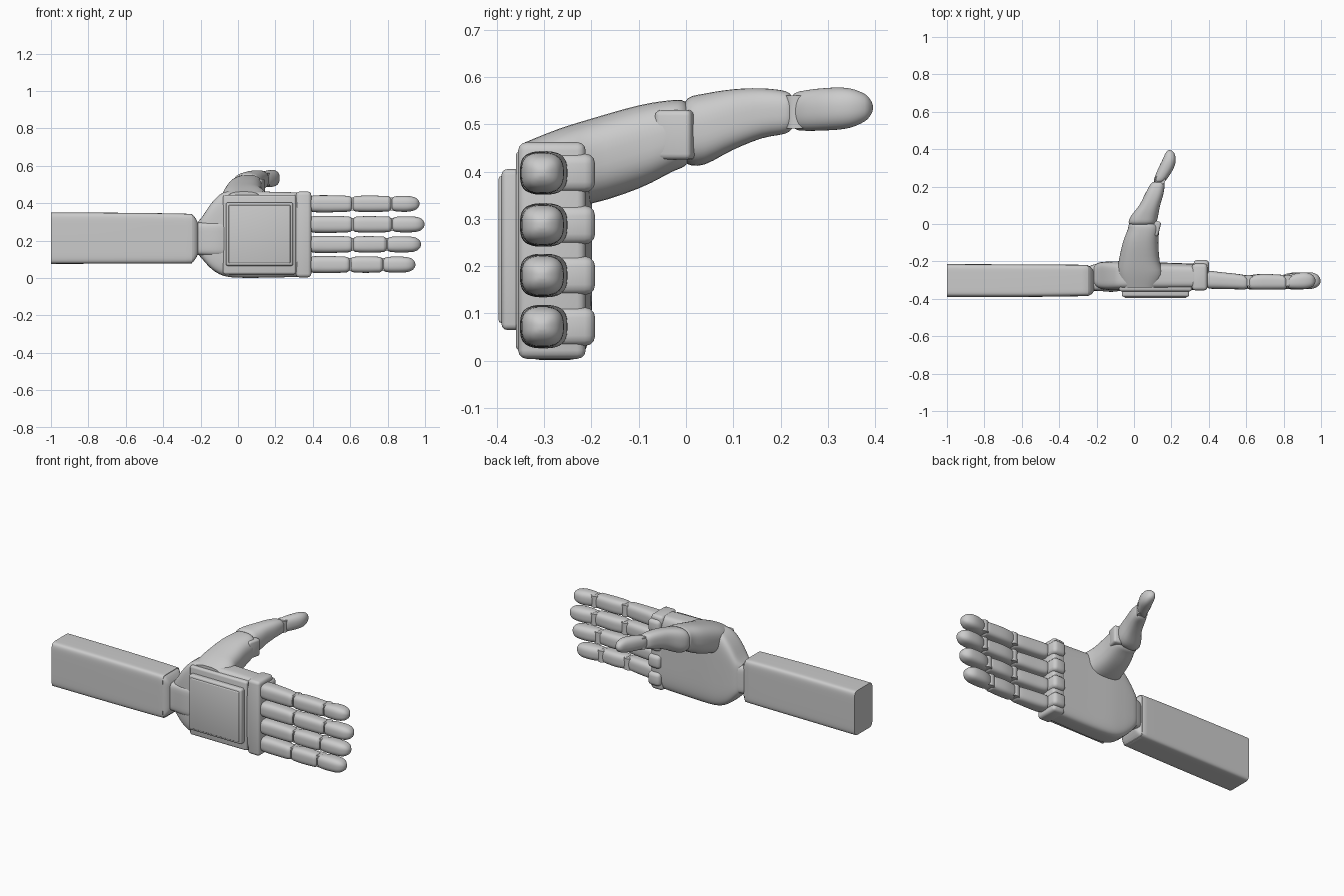
import bpy, bmesh, math
from mathutils import Matrix


def finish(name, bm, angle=35):
    bmesh.ops.recalc_face_normals(bm, faces=bm.faces)
    me = bpy.data.meshes.new(name)
    bm.to_mesh(me)
    bm.free()
    me.polygons.foreach_set("use_smooth", [True] * len(me.polygons))
    me.set_sharp_from_angle(angle=math.radians(angle))
    ob = bpy.data.objects.new(name, me)
    bpy.context.collection.objects.link(ob)
    return ob


def catmull(a, b, c, d, t):
    return 0.5 * (2*b + (c-a)*t + (2*a-5*b+4*c-d)*t*t + (3*b-a-3*c+d)*t**3)


def loft(name, axis, secs, power=2.6, seg=40, steps=3):
    """Skin superellipse sections: axis x -> (x, cy, cz, hy, hz); axis y -> (y, cx, cz, hx, hz)."""
    rows = []
    for i in range(len(secs) - 1):
        quad = [secs[max(i-1, 0)], secs[i], secs[i+1], secs[min(i+2, len(secs)-1)]]
        for k in range(steps):
            rows.append([catmull(*v, k/steps) for v in zip(*quad)])
    rows.append(secs[-1])
    bm = bmesh.new()
    rings = []
    for p, cu, cz, hu, hz in rows:
        ring = []
        for j in range(seg):
            t = 2 * math.pi * (j + 0.5) / seg
            c, s = math.cos(t), math.sin(t)
            u = cu + hu * math.copysign(abs(c) ** (2/power), c)
            z = cz + hz * math.copysign(abs(s) ** (2/power), s)
            ring.append(bm.verts.new((p, u, z) if axis == "x" else (u, p, z)))
        rings.append(ring)
    for a, b in zip(rings, rings[1:]):
        for j in range(seg):
            bm.faces.new((a[j], a[(j+1) % seg], b[(j+1) % seg], b[j]))
    bm.faces.new(rings[0])
    bm.faces.new(rings[-1])
    return finish(name, bm)


def box(name, x, y, z, bevel=0.01, rot=0):
    bm = bmesh.new()
    size = (x[1]-x[0], y[1]-y[0], z[1]-z[0])
    mid = ((x[0]+x[1])/2, (y[0]+y[1])/2, (z[0]+z[1])/2)
    m = Matrix.Translation(mid) @ Matrix.Rotation(rot, 4, "Z") @ Matrix.Diagonal((*size, 1))
    bmesh.ops.create_cube(bm, size=1, matrix=m)
    bmesh.ops.bevel(bm, geom=bm.edges[:], offset=bevel, segments=3, profile=0.5, affect="EDGES")
    return finish(name, bm)


def pin(name, x, y, z, r, depth):
    bm = bmesh.new()
    bmesh.ops.create_cone(bm, cap_ends=True, segments=28, radius1=r, radius2=r, depth=depth,
                          matrix=Matrix.Translation((x, y, z)))
    return finish(name, bm)


# Forearm shell and wrist neck
loft("forearm", "x", [(-1, -.302, .213, .088, .137), (-.6, -.303, .213, .087, .136),
                      (-.28, -.302, .211, .084, .133), (-.245, -.303, .211, .081, .128),
                      (-.225, -.305, .211, .068, .105), (-.215, -.305, .211, .055, .085)],
     power=9, seg=56)
loft("wrist", "x", [(-.25, -.295, .21, .065, .085), (-.2, -.285, .21, .072, .088),
                    (-.12, -.285, .21, .078, .092), (-.06, -.285, .21, .07, .09)], power=6)

# Palm body tapering into the wrist
loft("palm", "x", [(-.215, -.275, .215, .05, .085), (-.19, -.275, .215, .068, .115),
                   (-.14, -.277, .225, .076, .178), (-.08, -.277, .235, .078, .222),
                   (0, -.277, .233, .078, .231), (.15, -.28, .232, .074, .23),
                   (.32, -.282, .232, .07, .226)], power=5, seg=56)

# Back-of-hand housing with raised panel
box("back_housing", (-.08, .31), (-.36, -.25), (.02, .445), .012)
box("panel_frame", (-.065, .295), (-.39, -.34), (.065, .405), .012)
box("panel_cover", (-.05, .28), (-.396, -.35), (.08, .39), .005)

# Knuckle bar across the finger roots
box("knuckle_bar", (.31, .392), (-.355, -.212), (.004, .462), .018)

# Fingers: centre height, two joint positions, tip
for i, (z, a, b, tip) in enumerate([(.072, .6, .777, .948), (.18, .615, .797, .978),
                                    (.287, .615, .825, .997), (.397, .613, .822, .97)], 1):
    n = f"finger_{i}_"
    box(n + "knuckle", (.318, .402), (-.29, -.192), (z-.041, z+.041), .022)
    loft(n + "base", "x", [(.385, -.297, z, .036, .036), (.402, -.298, z, .047, .044),
                           (.46, -.302, z, .045, .046), (a-.06, -.308, z, .041, .044),
                           (a-.018, -.312, z, .037, .041), (a-.005, -.312, z, .028, .032)], 3)
    loft(n + "middle", "x", [(a+.003, -.312, z, .028, .032), (a+.016, -.312, z, .037, .041),
                             (a+.08, -.309, z, .042, .044), (b-.03, -.311, z, .039, .042),
                             (b-.015, -.312, z, .036, .04), (b-.004, -.312, z, .027, .031)], 3)
    loft(n + "tip", "x", [(b+.002, -.312, z, .027, .03), (b+.014, -.31, z, .036, .039),
                          (b+.06, -.305, z, .044, .043), (tip-.05, -.303, z, .044, .041),
                          (tip-.02, -.303, z, .034, .032), (tip-.005, -.304, z, .019, .018),
                          (tip, -.304, z, .006, .006)], 2.7)
    for x in (a, b):
        pin(n + "joint", x, -.302, z, .03, .07)

# Thumb: fleshy base, knuckle block, middle segment, pin and tip
loft("thumb_base", "y", [(-.34, .03, .4, .1, .062), (-.27, .035, .41, .123, .08),
                         (-.2, .028, .422, .11, .09), (-.1, .035, .452, .095, .088),
                         (-.03, .05, .475, .084, .076), (-.002, .047, .48, .074, .068),
                         (.012, .047, .48, .05, .045)], 2.7)
box("thumb_knuckle", (.06, .138), (-.06, .02), (.425, .53), .012, rot=-.25)
loft("thumb_middle", "y", [(-.012, .045, .48, .05, .045), (.004, .045, .485, .073, .07),
                           (.04, .055, .49, .073, .075), (.1, .084, .51, .056, .064),
                           (.16, .108, .523, .049, .053), (.21, .125, .525, .039, .045),
                           (.225, .13, .525, .028, .033)], 2.7)
pin("thumb_joint", .14, .236, .526, .028, .07)
loft("thumb_tip", "y", [(.222, .132, .528, .02, .028), (.238, .14, .528, .034, .041),
                        (.3, .172, .532, .041, .045), (.345, .188, .534, .035, .042),
                        (.378, .192, .535, .024, .029), (.391, .191, .535, .012, .015),
                        (.395, .19, .535, .004, .005)], 2.3)
